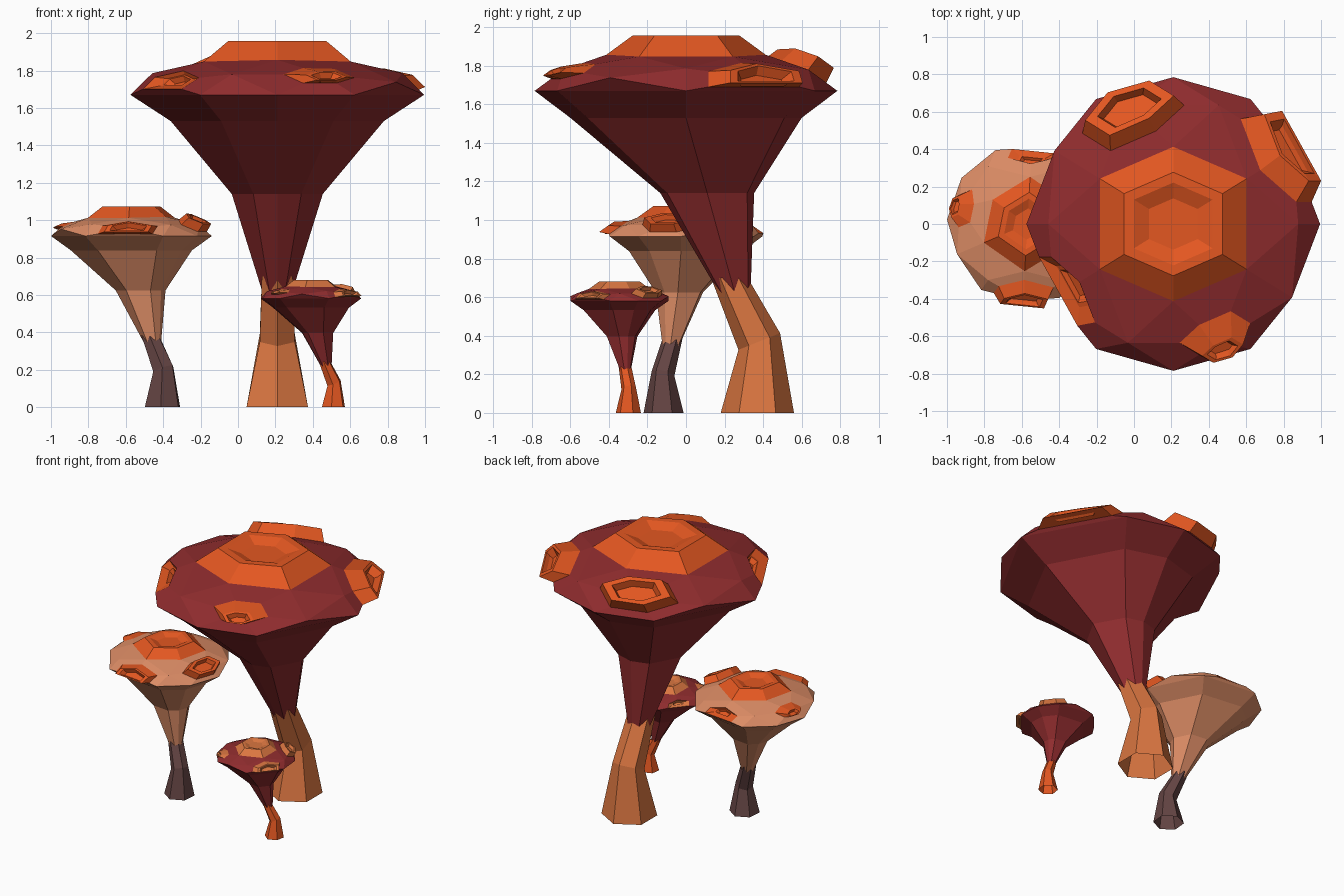
import bpy, bmesh, math
from itertools import product
from mathutils import Vector

if "Cube" in bpy.data.objects:
    bpy.data.objects.remove(bpy.data.objects["Cube"], do_unlink=True)


def material(name, rgb):
    m = bpy.data.materials.new(name)
    m.use_nodes = True
    m.diffuse_color = (*rgb, 1)
    bsdf = next(n for n in m.node_tree.nodes if n.type == 'BSDF_PRINCIPLED')
    bsdf.inputs["Base Color"].default_value = (*rgb, 1)
    return m


DARK_RED = material("dark red", (0.275, 0.025, 0.027))
ORANGE = material("orange", (0.77, 0.095, 0.015))
COPPER = material("copper", (0.7, 0.18, 0.052))
PEACH = material("peach", (0.71, 0.26, 0.13))
MAUVE = material("mauve brown", (0.127, 0.058, 0.056))

RADIUS, RIM_Z = 0.785, 1.67
UP = Vector((0, 0, 1))


def dome_points():
    """Upper half of a twice-divided icosahedron, edge midpoint at the pole."""
    pts = set()
    for base in ((1, 0, 0), (0, 0.526, 0.851), (0.809, 0.5, 0.309)):
        for turn in range(3):
            p = base[turn:] + base[:turn]
            for s in product((1, -1), repeat=3):
                pts.add(tuple(a * b + 0.0 for a, b in zip(p, s)))
    return sorted(p for p in pts if p[2] > -0.1)


def dissolve_fan(bm, v):
    """Replace the triangles around a vertex by one face."""
    ring = {e.other_vert(v) for e in v.link_edges}
    bmesh.ops.dissolve_verts(bm, verts=[v])
    return next(f for f in next(iter(ring)).link_faces if set(f.verts) == ring)


def cut_corner(bm, v, fac):
    """Slice a corner off at a fraction of its edges."""
    new = {bmesh.utils.edge_split(e, v, fac)[1] for e in list(v.link_edges)}
    for f in list(v.link_faces):
        a, b = [w for w in f.verts if w in new]
        bmesh.utils.face_split(f, a, b)
    return dissolve_fan(bm, v)


def grow(bm, face, scale, move):
    """Extrude one face, scaling it about its centre."""
    face = bmesh.ops.extrude_discrete_faces(bm, faces=[face])['faces'][0]
    c = face.calc_center_median()
    for v in face.verts:
        v.co = c + (v.co - c) * scale + move
        for f in v.link_faces:
            f.material_index = 1
    return face


def finish(bm, name, mats, place):
    mesh = bpy.data.meshes.new(name)
    bm.to_mesh(mesh)
    bm.free()
    for m in mats:
        mesh.materials.append(m)
    ob = bpy.data.objects.new(name, mesh)
    bpy.context.collection.objects.link(ob)
    x, y, scale, turn = place
    ob.location = (x, y, 0)
    ob.scale = (scale,) * 3
    ob.rotation_euler.z = math.radians(turn)


# corner direction, cut fraction, push, top, lip, floor, depth
KNOBS = [
    ((-0.309, 0.809, 0.5), 0.62, (-0.02, 0.06, 0.07), 0.87, 0.72, 0.85, 0.05),
    ((0.809, 0.5, 0.309), 0.7, (0.09, 0.07, 0.01), 0.8, 0.78, 0.75, 0.05),
    ((0.309, -0.809, 0.5), 0.43, (0.04, -0.09, 0), 0.58, 0.75, 0.7, 0.03),
    ((-0.809, -0.5, 0.309), 0.55, (0.03, 0.02, 0), 0.6, 0.8, 0.7, 0.03),
]

# funnel rings: height, lean, x scale, y scale
FUNNEL = [(1.53, 0, 0.726, 0.764), (1.14, 0.11, 0.31, 0.31),
          (0.55, 0.273, 0.075, 0.075)]


def make_cap(name, mats, place):
    bm = bmesh.new()
    for p in dome_points():
        bm.verts.new(p)
    bmesh.ops.convex_hull(bm, input=bm.verts)
    bmesh.ops.recalc_face_normals(bm, faces=bm.faces)
    base = [f for f in bm.faces if all(v.co.z < 0.1 for v in f.verts)]
    bmesh.ops.delete(bm, geom=base, context='FACES')

    def nearest(d):
        return min(bm.verts, key=lambda v: (v.co - Vector(d)).length)

    top = nearest(UP)
    corners = [nearest(k[0]) for k in KNOBS]
    rim = sorted((v for v in bm.verts if v.co.z < 0.1),
                 key=lambda v: math.atan2(v.co.y, v.co.x))
    for v in bm.verts:
        v.co = (v.co.x * RADIUS, v.co.y * RADIUS, RIM_Z + 0.22 * v.co.z)

    # leaning funnel from the rim down into the stem
    upper = rim
    for z, lean, sx, sy in FUNNEL:
        lower = [bm.verts.new((v.co.x * sx, v.co.y * sy + lean, z))
                 for v in rim]
        for i in range(len(rim)):
            bm.faces.new((upper[i - 1], lower[i - 1], lower[i], upper[i]))
        upper = lower
    bm.faces.new(upper[::-1])

    # crown on top
    face = dissolve_fan(bm, top)
    face = grow(bm, face, 0.67, UP * 0.1)
    for v in face.verts:
        v.co.z = 1.957
    face = grow(bm, face, 0.8, Vector())
    grow(bm, face, 0.62, UP * -0.035)

    # side knobs, each with a pit
    for v, (_, fac, push, rise, lip, floor, depth) in zip(corners, KNOBS):
        face = cut_corner(bm, v, fac)
        face = grow(bm, face, rise, Vector(push))
        face = grow(bm, face, lip, Vector())
        face.normal_update()
        grow(bm, face, floor, face.normal * -depth)
    bmesh.ops.recalc_face_normals(bm, faces=bm.faces)
    finish(bm, name, mats, place)


def make_stem(name, mat, place):
    """Bent hexagonal stem, open below: rings of height, lean, radius, tilt."""
    bm = bmesh.new()
    rings = []
    for z, lean, r, tilt in ((0, 0.37, 0.19, 0), (0.37, 0.38, 0.108, 0.4),
                             (0.7, 0.225, 0.095, 0)):
        ring = []
        for i in range(6):
            a = math.radians(90 + 60 * i)
            x, y = r * math.cos(a), r * math.sin(a)
            ring.append(bm.verts.new((x, lean + y, z + tilt * y)))
        rings.append(ring)
    for lo, hi in zip(rings, rings[1:]):
        for i in range(6):
            j = (i + 1) % 6
            bm.faces.new((lo[i], lo[j], hi[j], hi[i]))
    bm.faces.new(rings[-1])
    finish(bm, name, [mat], place)


# x, y, scale, turn
for size, place, cap, knob, stem in (
        ("large", (0.21, 0, 1, 0), DARK_RED, ORANGE, COPPER),
        ("medium", (-0.57, 0, 0.548, -125), PEACH, ORANGE, MAUVE),
        ("small", (0.39, -0.345, 0.348, -69), DARK_RED, COPPER, ORANGE)):
    make_cap(size + "_mushroom_cap", [cap, knob], place)
    make_stem(size + "_mushroom_stem", stem, place)
